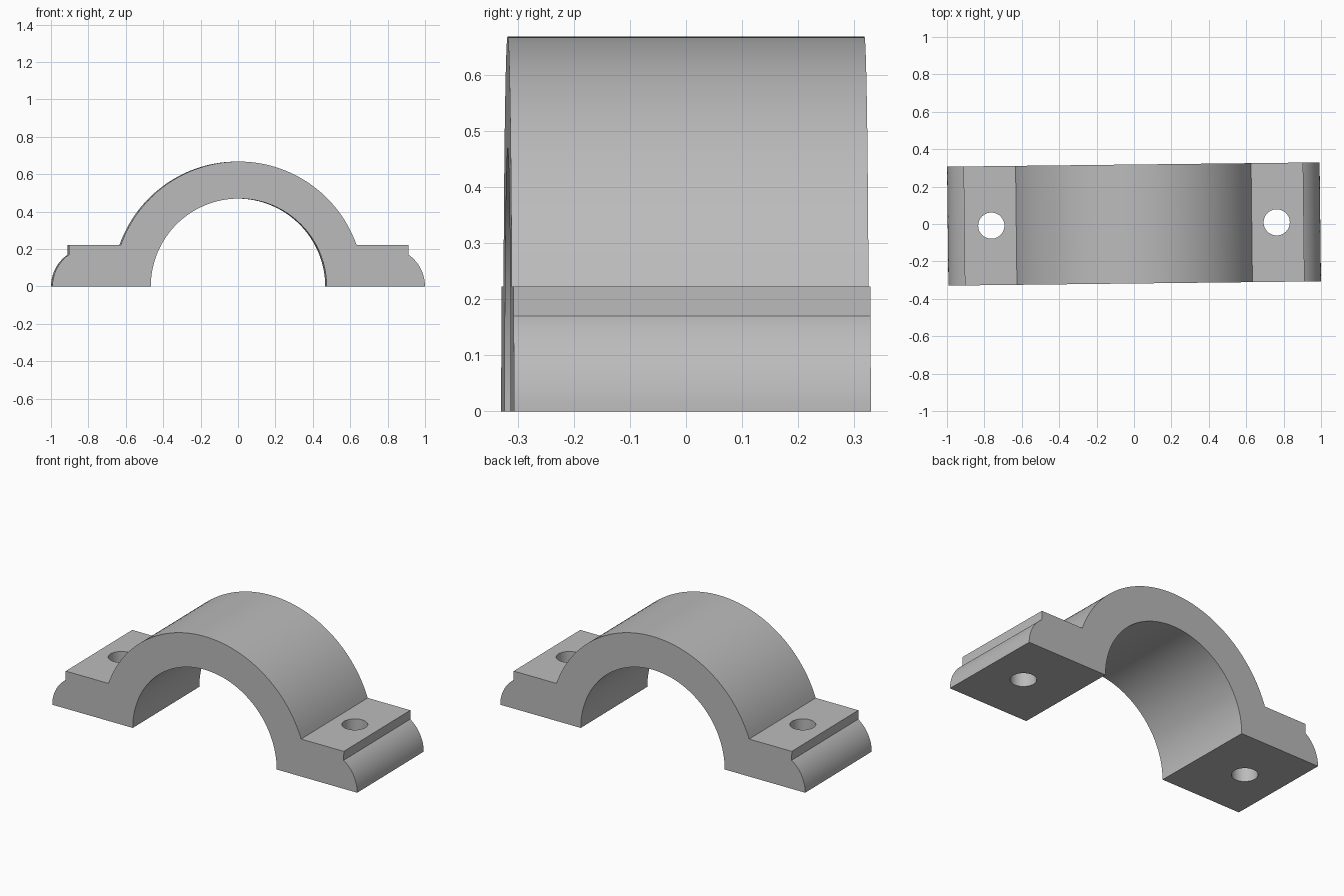
import bpy, bmesh
from math import sin, cos, pi, atan2, asin, radians

if "Cube" in bpy.data.objects:
    bpy.data.objects.remove(bpy.data.objects["Cube"], do_unlink=True)

HALF_DEPTH = 0.318
OUTER_R, INNER_R = 0.668, 0.47
FOOT_TOP, FOOT_X, FOOT_END = 0.223, 0.908, 0.996
STEP_Z, ROUND_X = 0.17, 0.788
HOLE_X, HOLE_R = 0.763, 0.07
YAW = 0.0115

# Plain grey material
grey = bpy.data.materials.new("grey")
grey.use_nodes = True
colour = (0.5, 0.5, 0.5, 1)
grey.diffuse_color = colour
grey.node_tree.nodes["Principled BSDF"].inputs["Base Color"].default_value = colour


def arc(cx, r, start, end, steps):
    angles = [start + (end - start) * i / steps for i in range(steps + 1)]
    return [(cx + r * cos(a), r * sin(a)) for a in angles]


# Clamp outline: rounded foot, step, outer arch, mirrored foot, inner arch
round_r = FOOT_END - ROUND_X
foot = arc(ROUND_X, round_r, 0, atan2(STEP_Z, FOOT_X - ROUND_X), 16)
foot.append((FOOT_X, FOOT_TOP))
meet = asin(FOOT_TOP / OUTER_R)
outline = foot + arc(0, OUTER_R, meet, pi - meet, 64)
outline += [(-x, z) for x, z in reversed(foot)]
outline += arc(0, INNER_R, pi, 0, 64)

bm = bmesh.new()
face = bm.faces.new([bm.verts.new((x, -HALF_DEPTH, z)) for x, z in outline])
extruded = bmesh.ops.extrude_face_region(bm, geom=[face])["geom"]
moved = [v for v in extruded if isinstance(v, bmesh.types.BMVert)]
bmesh.ops.translate(bm, verts=moved, vec=(0, 2 * HALF_DEPTH, 0))
bmesh.ops.recalc_face_normals(bm, faces=bm.faces)
mesh = bpy.data.meshes.new("clamp_half")
bm.to_mesh(mesh)
bm.free()
mesh.materials.append(grey)
clamp = bpy.data.objects.new("clamp_half", mesh)
bpy.context.collection.objects.link(clamp)
bpy.context.view_layer.update()

# Bolt holes through both feet
cutters = []
for side, name in ((1, "left"), (-1, "right")):
    bpy.ops.mesh.primitive_cylinder_add(
        vertices=48, radius=HOLE_R, depth=1, location=(side * HOLE_X, 0, 0))
    cutter = bpy.context.object
    cutter.name = name + "_hole_cutter"
    cutter.data.materials.append(grey)
    cutter.hide_render = True
    cutters.append(cutter)
    cut = clamp.modifiers.new(name + "_hole", "BOOLEAN")
    cut.operation = "DIFFERENCE"
    cut.solver = "EXACT"
    cut.object = cutter

bpy.ops.object.select_all(action="DESELECT")
clamp.select_set(True)
bpy.context.view_layer.objects.active = clamp
for modifier in list(clamp.modifiers):
    bpy.ops.object.modifier_apply(modifier=modifier.name)
for cutter in cutters:
    bpy.data.objects.remove(cutter, do_unlink=True)

# Smooth the arcs, keep the edges sharp, and turn the part slightly
bpy.ops.object.shade_smooth_by_angle(angle=radians(30))
clamp.rotation_euler.z = YAW
